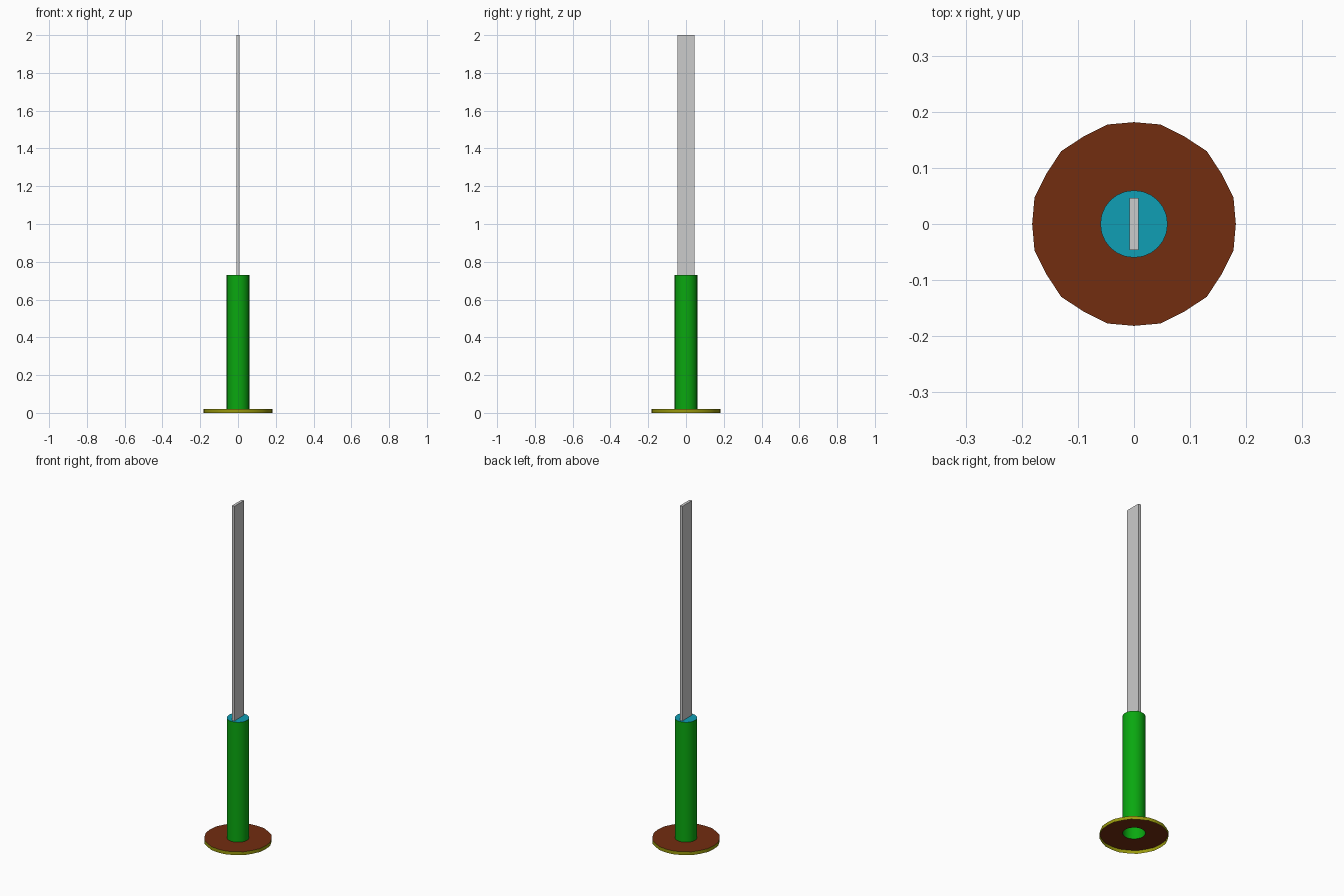
import bpy, bmesh
from math import cos, sin, tau

if "Cube" in bpy.data.objects:
    bpy.data.objects.remove(bpy.data.objects["Cube"])

SIDES = 24
GRIP_R, GUARD_T, GRIP_TOP, TOP = 0.06, 0.02, 0.73, 2.0


def material(name, rgb):
    m = bpy.data.materials.new(name)
    m.diffuse_color = (*rgb, 1)
    m.use_nodes = True
    m.node_tree.nodes["Principled BSDF"].inputs["Base Color"].default_value = m.diffuse_color
    return m


def finish(name, bm, mats=()):
    mesh = bpy.data.meshes.new(name)
    bm.normal_update()
    bm.to_mesh(mesh)
    bm.free()
    for m in mats:
        mesh.materials.append(m)
    ob = bpy.data.objects.new(name, mesh)
    bpy.context.collection.objects.link(ob)
    return ob


def smooth(ob):
    bpy.ops.object.select_all(action='DESELECT')
    ob.select_set(True)
    bpy.context.view_layer.objects.active = ob
    bpy.ops.object.shade_smooth_by_angle()


def ring(bm, radius, z):
    return [bm.verts.new((radius(i) * cos(tau * i / SIDES),
                          radius(i) * sin(tau * i / SIDES), z)) for i in range(SIDES)]


def bridge(bm, a, b, mat=0):
    for i in range(SIDES):
        j = (i + 1) % SIDES
        bm.faces.new((a[i], a[j], b[j], b[i])).material_index = mat


def grip_radius(i):
    return GRIP_R


# The guard outline is slightly uneven, with stronger corners every 30 degrees
def guard_radius(i):
    return 0.1835 if i % 2 else (0.1815 if i % 6 == 0 else 0.18)


brown = material("brown", (0.168, 0.026, 0.005))
olive = material("olive", (0.32, 0.32, 0.004))
green = material("green", (0.003, 0.39, 0.005))
teal = material("teal", (0.005, 0.342, 0.462))

# Guard: flat ring with an olive rim, open underneath
bm = bmesh.new()
low, top = ring(bm, guard_radius, 0), ring(bm, guard_radius, GUARD_T)
inner = ring(bm, grip_radius, GUARD_T)
bridge(bm, low, top, 1)
bridge(bm, top, inner)
smooth(finish("guard", bm, (brown, olive)))

# Grip: tube open at the bottom, closed by a teal cap
bm = bmesh.new()
low, high = ring(bm, grip_radius, GUARD_T), ring(bm, grip_radius, GRIP_TOP)
bridge(bm, low, high)
bm.faces.new(high).material_index = 1
smooth(finish("grip", bm, (green, teal)))

# Blade: thin flat bar standing on the cap
bm = bmesh.new()
bmesh.ops.create_cube(bm, size=1)
bmesh.ops.scale(bm, vec=(0.016, 0.092, TOP - GRIP_TOP), verts=bm.verts)
bmesh.ops.translate(bm, vec=(0, 0, (TOP + GRIP_TOP) / 2), verts=bm.verts)
finish("blade", bm)
